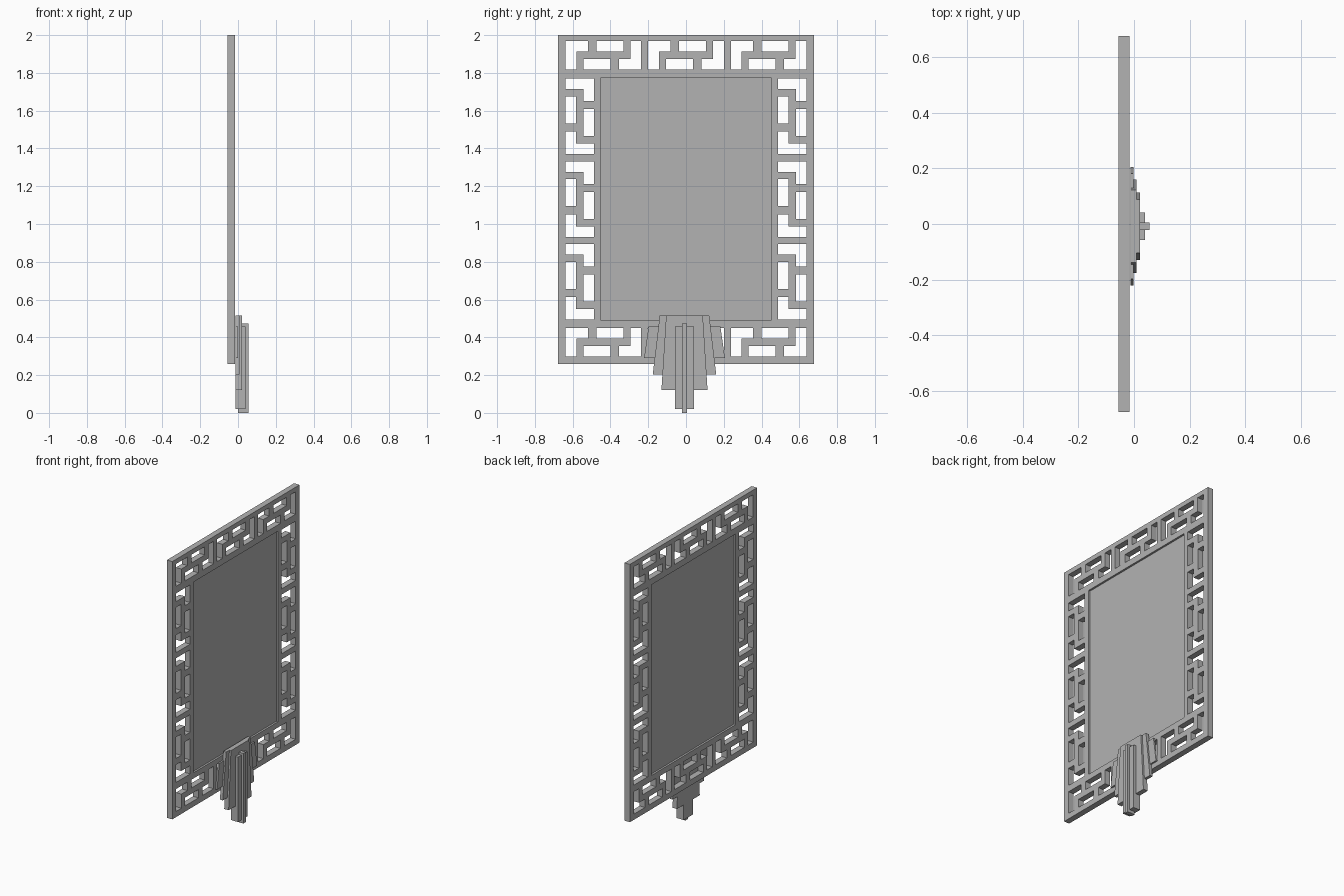
import bpy
import bmesh
from mathutils import Matrix

cube = bpy.data.objects.get("Cube")
if cube:
    bpy.data.objects.remove(cube, do_unlink=True)

# One plain grey for the whole piece
grey = bpy.data.materials.new("plain_grey")
grey.use_nodes = True
grey.diffuse_color = (0.45, 0.45, 0.45, 1)
grey.node_tree.nodes["Principled BSDF"].inputs["Base Color"].default_value = grey.diffuse_color

# Flat outlines are drawn as (width, height) and stand up facing +x
STAND = Matrix(((0, 0, 1, 0), (1, 0, 0, 0), (0, 1, 0, 0), (0, 0, 0, 1)))


def slab(name, outlines, back, front):
    """Extrude an outer outline, with any further outlines as holes, from x=back to x=front."""
    curve = bpy.data.curves.new(name, "CURVE")
    curve.dimensions = "2D"
    curve.fill_mode = "BOTH"
    curve.extrude = (front - back) / 2
    for points in outlines:
        spline = curve.splines.new("POLY")
        spline.points.add(len(points) - 1)
        for point, (u, v) in zip(spline.points, points):
            point.co = (u, v, 0, 1)
        spline.use_cyclic_u = True
    helper = bpy.data.objects.new(name + "_outline", curve)
    mesh = bpy.data.meshes.new_from_object(helper)
    bpy.data.objects.remove(helper)
    bpy.data.curves.remove(curve)

    bm = bmesh.new()
    bm.from_mesh(mesh)
    bmesh.ops.remove_doubles(bm, verts=bm.verts, dist=0.0001)
    bmesh.ops.recalc_face_normals(bm, faces=bm.faces)
    bm.transform(Matrix.Translation(((front + back) / 2, 0, 0)) @ STAND)
    for face in bm.faces:
        face.smooth = False
        face.material_index = 0
    bm.to_mesh(mesh)
    bm.free()
    mesh.name = name
    mesh.materials.clear()
    mesh.materials.append(grey)
    obj = bpy.data.objects.new(name, mesh)
    bpy.context.collection.objects.link(obj)
    return obj


def rect(u0, u1, v0, v1):
    return [(u0, v0), (u1, v0), (u1, v1), (u0, v1)]


# Fretwork unit: an L-shaped and a straight opening, repeated by a half turn
L, W, SLOT = 0.2, 0.0755, 0.056
elbow = [(-L, W), (-0.081, W), (-0.081, W - SLOT),
         (SLOT - L, W - SLOT), (SLOT - L, -W), (-L, -W)]
straight = rect(-0.038, 0.105, W - SLOT, W)
half = [elbow, straight]
unit = half + [[(-u, -v) for u, v in hole] for hole in half]


def fret(cu, cv, upright=False):
    return [[(cu + v, cv - u) if upright else (cu + u, cv + v) for u, v in hole]
            for hole in unit]


# Frame with a fret border and a central opening
OUTER = 0.678
PANEL = (-0.45, 0.45, 0.488, 1.775)
outlines = [rect(-OUTER, OUTER, 0.26, 2.0), rect(*PANEL)]
for step in (-1, 0, 1):
    for row in (0.374, 1.893):
        outlines += fret(step * 0.437, row)
    for column in (-0.563, 0.563):
        outlines += fret(column, 1.132 + step * 0.438, upright=True)
slab("fretwork_frame", outlines, -0.056, -0.016)

# Mirror panel, recessed on both sides
slab("mirror_panel", [rect(-0.455, 0.455, 0.483, 1.78)], -0.043, -0.029)

# Stepped fan ornament: name, top half width, bottom half width, bottom, top, back, front
CENTRE = -0.008
for name, top_w, low_w, low, top, back, front in (
    ("fan_outer_step", 0.19, 0.214, 0.29, 0.458, -0.012, -0.001),
    ("fan_middle_step", 0.131, 0.168, 0.203, 0.515, -0.012, 0.009),
    ("fan_inner_step", 0.097, 0.122, 0.122, 0.515, -0.012, 0.021),
    ("fan_column", 0.05, 0.05, 0.02, 0.458, -0.012, 0.04),
    ("fan_rib", 0.0135, 0.0135, 0.0, 0.473, 0.0, 0.055),
):
    slab(name, [[(CENTRE - low_w, low), (CENTRE + low_w, low),
                 (CENTRE + top_w, top), (CENTRE - top_w, top)]], back, front)
